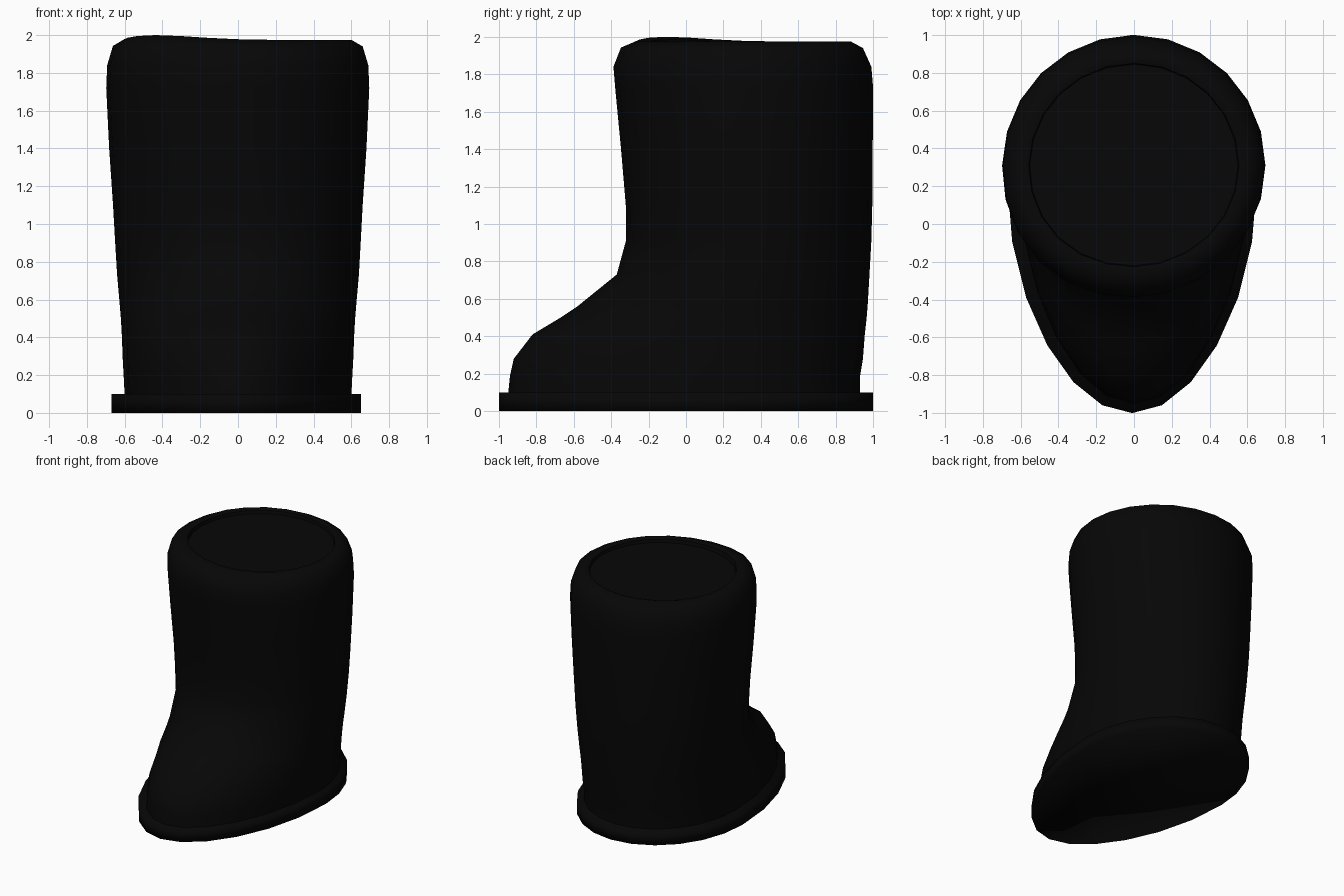
import bpy, bmesh
from math import sin, cos, pi, radians

cube = bpy.data.objects.get("Cube")
if cube:
    bpy.data.objects.remove(cube)

SIDES = 24

black = bpy.data.materials.new("black rubber")
black.use_nodes = True
black.diffuse_color = (0.002, 0.002, 0.002, 1)
black.node_tree.nodes["Principled BSDF"].inputs["Base Color"].default_value = black.diffuse_color


def ring(bm, z, half_width, front, back, mid, taper=0.0, swell=0.0, lift=0.0, shift=0.0):
    """Egg-shaped section: two half ellipses meeting at y = mid.
    taper narrows the front; swell and lift bulge the front corner at -x."""
    verts = []
    for i in range(SIDES):
        a = 2 * pi * i / SIDES
        s = sin(a)
        corner = max(0.0, cos(a - radians(-135))) ** 6
        grow = 1 + swell * corner
        x = half_width * cos(a) * grow
        y = s * ((back - mid) if s > 0 else (mid - front)) * grow
        if s < 0:
            x *= 1 - taper * s * s
        verts.append(bm.verts.new((x + shift, y + mid, z + lift * corner)))
    return verts


def loft(name, sections, angle):
    """Skin a stack of sections and close both ends."""
    bm = bmesh.new()
    rings = [ring(bm, *s) for s in sections]
    for low, high in zip(rings, rings[1:]):
        for i in range(SIDES):
            j = (i + 1) % SIDES
            bm.faces.new((low[i], low[j], high[j], high[i]))
    bm.faces.new(rings[0][::-1])
    bm.faces.new(rings[-1])
    mesh = bpy.data.meshes.new(name)
    bm.to_mesh(mesh)
    bm.free()
    mesh.materials.append(black)
    obj = bpy.data.objects.new(name, mesh)
    bpy.context.collection.objects.link(obj)
    bpy.ops.object.select_all(action="DESELECT")
    obj.select_set(True)
    bpy.context.view_layer.objects.active = obj
    bpy.ops.object.shade_smooth_by_angle(angle=radians(angle))


# Flat sole plate
loft("sole", [
    (0.0, 0.66, -1, 1, 0.22, 0.08, 0, 0, -0.01),
    (0.1, 0.66, -1, 1, 0.22, 0.08, 0, 0, -0.01),
], 95)

# Foot, shaft, rolled rim and the shallow cap inside it
loft("boot_upper", [
    (0.09, 0.60, -0.95, 0.93, 0.22, 0.08),
    (0.19, 0.605, -0.94, 0.93, 0.22, 0.1),
    (0.28, 0.61, -0.92, 0.945, 0.23, 0.14),
    (0.41, 0.615, -0.82, 0.955, 0.24, 0.2),
    (0.50, 0.62, -0.67, 0.965, 0.25, 0.22),
    (0.56, 0.625, -0.58, 0.97, 0.26, 0.22),
    (0.73, 0.64, -0.37, 0.98, 0.28, 0.12),
    (0.91, 0.65, -0.32, 0.99, 0.30, 0, 0.01),
    (1.10, 0.66, -0.32, 0.995, 0.31, 0, 0.02),
    (1.40, 0.68, -0.345, 0.997, 0.31, 0, 0.025),
    (1.72, 0.695, -0.375, 1.0, 0.31, 0, 0.03),
    (1.84, 0.69, -0.385, 0.99, 0.31, 0, 0.03),
    (1.94, 0.66, -0.345, 0.945, 0.31, 0, 0.03, 0.02),
    (1.975, 0.60, -0.26, 0.88, 0.31, 0, 0.03, 0.025),
    (1.965, 0.555, -0.225, 0.85, 0.31, 0, 0.02, 0.02),
    (1.94, 0.55, -0.22, 0.845, 0.31, 0, 0.02),
], 50)
